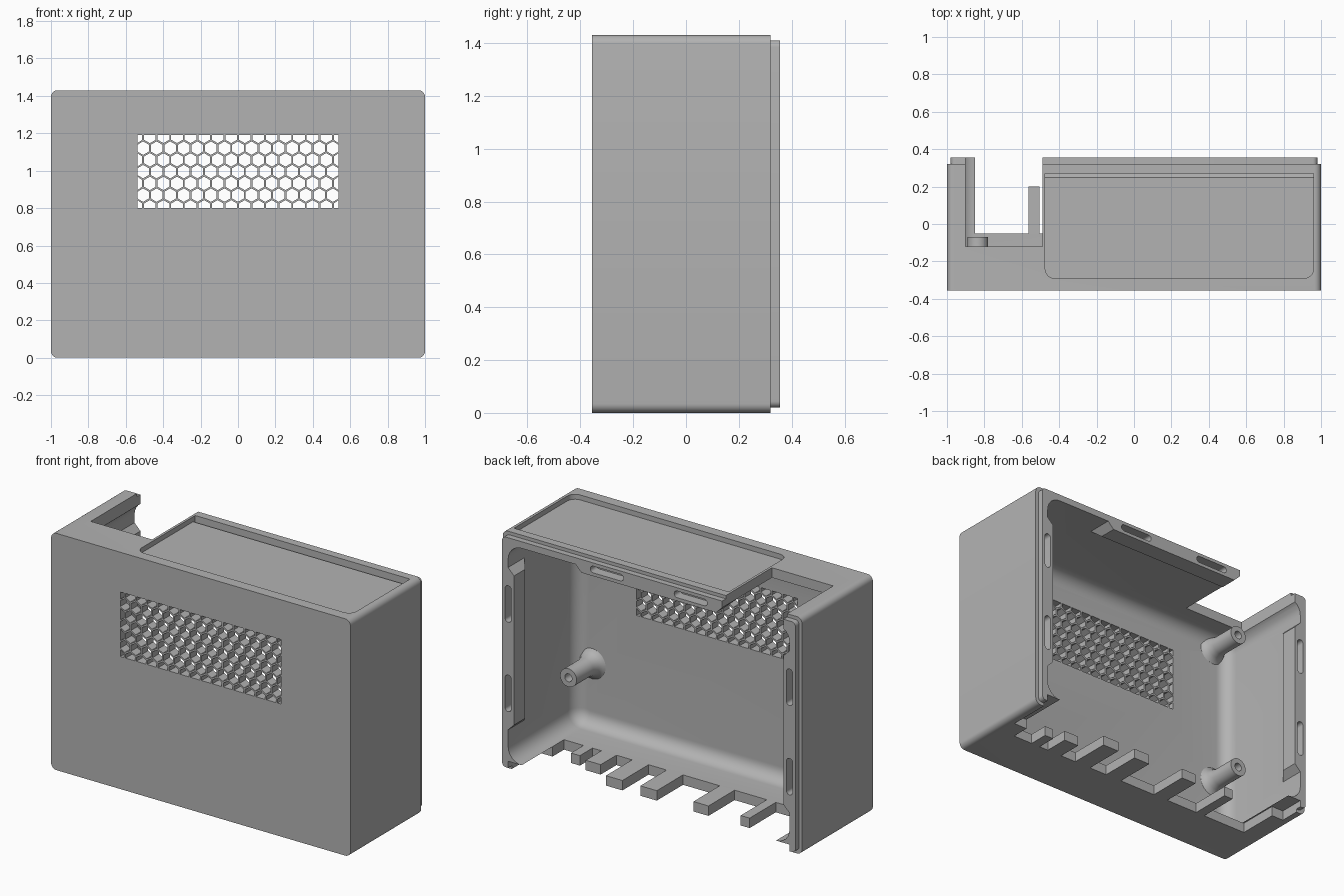
import bpy, bmesh, math
from mathutils import Vector

if "Cube" in bpy.data.objects:
    bpy.data.objects.remove(bpy.data.objects["Cube"], do_unlink=True)

grey = bpy.data.materials.new("matte grey plastic")
grey.use_nodes = True
COLOUR = (0.45, 0.45, 0.45, 1)
grey.diffuse_color = COLOUR
grey.node_tree.nodes["Principled BSDF"].inputs["Base Color"].default_value = COLOUR

X, TOP, FRONT, BACK, LIP = 1.0, 1.43, -0.355, 0.32, 0.355
WALL = 0.06


def make(name, bm):
    bmesh.ops.recalc_face_normals(bm, faces=bm.faces)
    mesh = bpy.data.meshes.new(name)
    bm.to_mesh(mesh)
    bm.free()
    mesh.materials.append(grey)
    obj = bpy.data.objects.new(name, mesh)
    bpy.context.collection.objects.link(obj)
    return obj


def add_loft(bm, sections):
    """Skin a run of equal-length point rings and cap both ends."""
    rings = [[bm.verts.new(p) for p in s] for s in sections]
    n = len(rings[0])
    for a, b in zip(rings, rings[1:]):
        for i in range(n):
            bm.faces.new((a[i], a[(i + 1) % n], b[(i + 1) % n], b[i]))
    bm.faces.new(rings[0])
    bm.faces.new(rings[-1])


def add_box(bm, x0, x1, y0, y1, z0, z1):
    add_loft(bm, [[(x0, y0, z), (x1, y0, z), (x1, y1, z), (x0, y1, z)] for z in (z0, z1)])


def rounded(x0, x1, z0, z1, r, steps=6):
    pts = []
    corners = ((x1 - r, z1 - r), (x0 + r, z1 - r), (x0 + r, z0 + r), (x1 - r, z0 + r))
    for k, (cx, cz) in enumerate(corners):
        for s in range(steps + 1):
            a = math.pi / 2 * (k + s / steps)
            pts.append((cx + r * math.cos(a), cz + r * math.sin(a)))
    return pts


def ring(y, inset, r):
    """Case outline, shrunk by inset, at depth y."""
    return [(x, y, z) for x, z in rounded(inset - X, X - inset, inset, TOP - inset, r)]


def combine(obj, bm, op="DIFFERENCE"):
    tool = make("cutter", bm)
    mod = obj.modifiers.new("cut", "BOOLEAN")
    mod.operation, mod.solver, mod.object = op, "EXACT", tool
    bpy.context.view_layer.update()
    done = obj.evaluated_get(bpy.context.evaluated_depsgraph_get())
    mesh = bpy.data.meshes.new_from_object(done)
    obj.modifiers.clear()
    obj.data = mesh
    bpy.data.objects.remove(tool, do_unlink=True)


def smooth(obj):
    bpy.ops.object.select_all(action="DESELECT")
    obj.select_set(True)
    bpy.context.view_layer.objects.active = obj
    bpy.ops.object.shade_smooth_by_angle(angle=math.radians(30))


# Outer case with a stepped lip round the open back
bm = bmesh.new()
add_loft(bm, [ring(FRONT, 0, 0.035), ring(BACK, 0, 0.035),
              ring(BACK, 0.02, 0.025), ring(LIP, 0.02, 0.025)])
case = make("case", bm)

# Hollow inside, filleted where the walls meet the front
bm = bmesh.new()
fillet, sections = 0.08, []
for s in range(9):
    a = math.pi / 2 * s / 8
    inset = fillet * (1 - math.sin(a))
    sections.append(ring(FRONT + WALL + fillet * (1 - math.cos(a)), WALL + inset, 0.09 - inset))
sections.append(ring(0.6, WALL, 0.09))
add_loft(bm, sections)
combine(case, bm)

# Thickened, chamfered rim pads on the two sides and the top
bm = bmesh.new()


def add_pad(to_point, mid):
    levels = ((0.05, 0.5, 0.19), (WALL, 0.49, 0.2), (0.1, 0.45, 0.25))
    add_loft(bm, [[to_point(d, mid + u, y) for u, y in
                   ((-h, y0), (h, y0), (h, LIP), (-h, LIP))] for d, h, y0 in levels])


add_pad(lambda d, u, y: (X - d, y, u), 0.74)
add_pad(lambda d, u, y: (d - X, y, u), 0.74)
add_pad(lambda d, u, y: (u, y, TOP - d), 0)
combine(case, bm, "UNION")

# Catch slots in the rim
bm = bmesh.new()
for s in (-1, 1):
    for x in (-0.94, 0.94):
        z = 0.74 + 0.27 * s
        add_loft(bm, [[(a, y, b) for a, b in rounded(x - 0.02, x + 0.02, z - 0.11, z + 0.11, 0.019)]
                      for y in (0.295, 0.5)])
    add_loft(bm, [[(a, y, b) for a, b in rounded(0.28 * s - 0.11, 0.28 * s + 0.11, 1.35, 1.39, 0.019)]
                  for y in (0.295, 0.5)])
combine(case, bm)

# Notch through the top, and removal of the rear part of the floor
bm = bmesh.new()
add_box(bm, -0.9, -0.49, -0.12, 0.5, 1.2, 1.6)
add_box(bm, -0.94, 0.94, -0.05, 0.5, -0.1, WALL)
combine(case, bm)

# Shallow recess in the top, with a sloping groove along its back edge
bm = bmesh.new()
outline = [(x, y) for x, y in rounded(-0.475, 0.96, -0.29, 0.4, 0.05) if y < 0.2]
outline += [(0.96, 0.25), (-0.475, 0.25)]
add_loft(bm, [[(x, y, z) for x, y in outline] for z in (1.4, 1.6)])
combine(case, bm)
bm = bmesh.new()
add_loft(bm, [[(x, 0.248, 1.6), (x, 0.248, 1.402), (x, 0.27, 1.375), (x, 0.27, 1.6)]
              for x in (-0.475, 0.96)])
combine(case, bm)

# Honeycomb vent, its outer cells clipped to a rectangle
bm = bmesh.new()
pitch, radius = 0.0725, 0.036
for row in range(-3, 4):
    for col in range(-8, 9):
        cx = (col + 0.5 * (row % 2)) * pitch
        cz = row * pitch * math.sqrt(0.75)
        if abs(cx) > 0.56:
            continue
        cell = []
        for k in range(6):
            a = math.pi / 6 + k * math.pi / 3
            p = (max(-0.5375, min(0.5375, cx + radius * math.cos(a))),
                 max(-0.195, min(0.195, cz + radius * math.sin(a))))
            if all((Vector(p) - Vector(q)).length > 0.0005 for q in cell):
                cell.append(p)
        add_loft(bm, [[(x, y, 0.995 + z) for x, z in cell] for y in (-0.5, -0.2)])
combine(case, bm)
smooth(case)

# Floor fingers: left edge, right edge, rear end
fingers = ((-0.945, -0.86, 0.2), (-0.565, -0.505, 0.2), (-0.29, -0.19, 0.2), (0.055, 0.165, 0.2),
           (0.285, 0.395, 0.2), (0.5, 0.6, 0.1), (0.66, 0.72, 0.07), (0.85, 0.945, 0.06))
bm = bmesh.new()
for x0, x1, end in fingers:
    add_box(bm, x0, x1, -0.05, end, 0, WALL)
make("floor_fingers", bm)

# Four hollow screw posts with flared feet
profile = ((0.1, -0.3), (0.078, -0.287), (0.064, -0.265), (0.055, -0.23), (0.055, -0.07),
           (0.024, -0.07), (0.024, -0.2))
for side, x in (("right", -0.835), ("left", 0.835)):
    for level, z in (("lower", 0.43), ("upper", 1.3)):
        bm = bmesh.new()
        add_loft(bm, [[(x + r * math.cos(a), y, z + r * math.sin(a))
                       for a in (math.tau * k / 32 for k in range(32))] for r, y in profile])
        smooth(make(f"{level}_{side}_post", bm))
